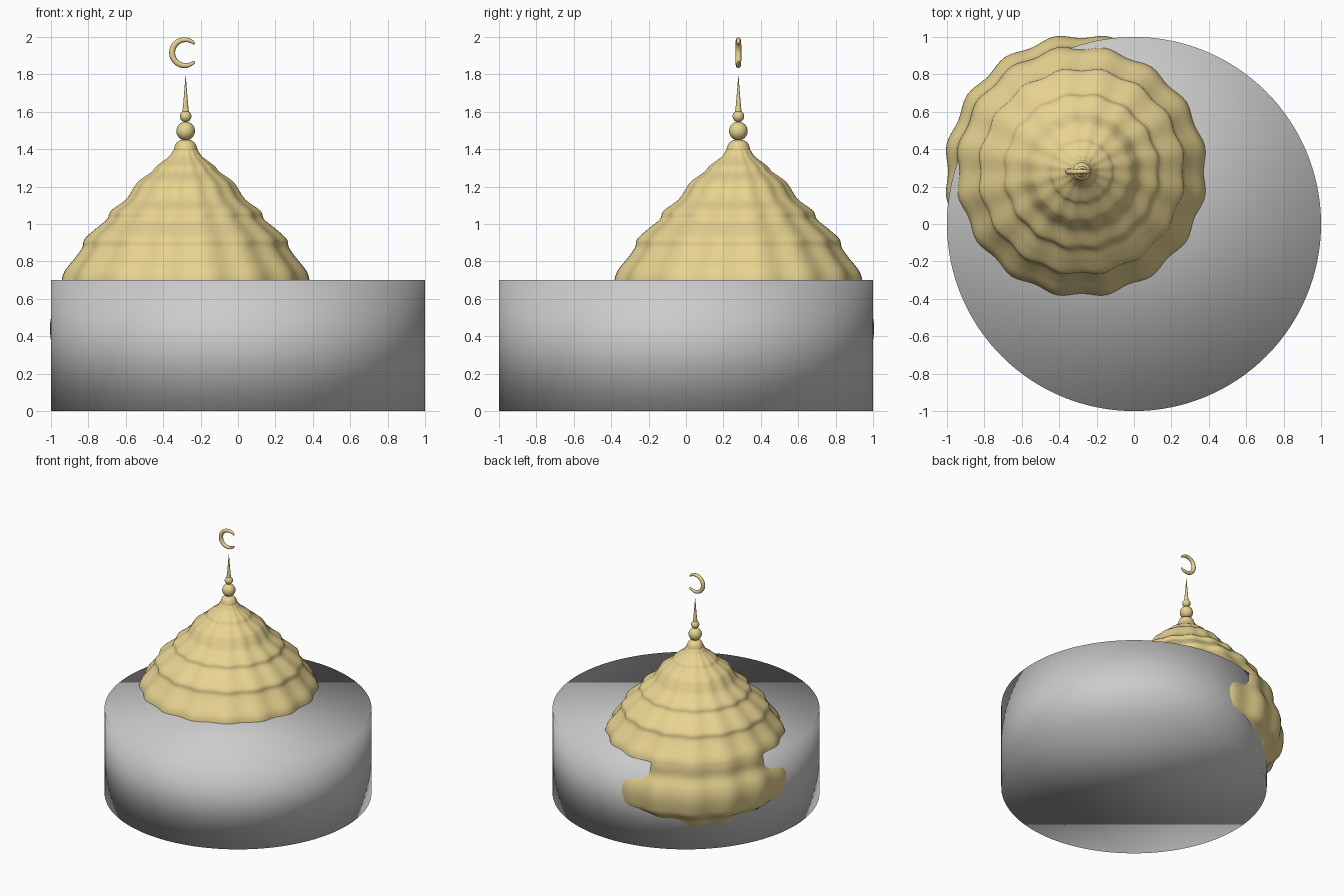
import bpy, bmesh, math
from mathutils import Vector

cube = bpy.data.objects.get("Cube")
if cube:
    bpy.data.objects.remove(cube, do_unlink=True)

CX, CY = -0.28, 0.28   # axis of the dome and its finial
FLUTES = 16

gold = bpy.data.materials.new("gold")
gold.use_nodes = True
gold.diffuse_color = (0.8, 0.65, 0.28, 1)
gold.node_tree.nodes["Principled BSDF"].inputs["Base Color"].default_value = gold.diffuse_color


def finish(name, material=None):
    ob = bpy.context.object
    ob.name = name
    if material:
        ob.data.materials.append(material)
    bpy.ops.object.shade_smooth()
    return ob


def smooth_path(points, steps=5):
    """Catmull-Rom interpolation through 2D points."""
    pts = [Vector(p) for p in points]
    pts = [pts[0]] + pts + [pts[-1]]
    out = []
    for a, b, c, d in zip(pts, pts[1:], pts[2:], pts[3:]):
        for i in range(steps):
            t = i / steps
            out.append(b + (c - a) * t / 2
                       + (2 * a - 5 * b + 4 * c - d) * t * t / 2
                       + (3 * b - a - 3 * c + d) * t ** 3 / 2)
    return out + [pts[-1]]


def lathe(name, profile, segments, flute=0.0):
    """Revolve (radius, z) points, with shallow vertical flutes."""
    bm = bmesh.new()
    rings = []
    for r, z in profile:
        ring = []
        for i in range(segments):
            a = math.tau * i / segments
            rr = r * (1 - flute * math.cos(FLUTES * a))
            ring.append(bm.verts.new((rr * math.cos(a), rr * math.sin(a), z)))
        rings.append(ring)
    for lo, hi in zip(rings, rings[1:]):
        for i in range(segments):
            j = (i + 1) % segments
            bm.faces.new((lo[i], lo[j], hi[j], hi[i]))
    bm.faces.new(rings[0][::-1])
    bm.faces.new(rings[-1])
    mesh = bpy.data.meshes.new(name)
    bm.to_mesh(mesh)
    bm.free()
    ob = bpy.data.objects.new(name, mesh)
    ob.location = (CX, CY, 0)
    bpy.context.collection.objects.link(ob)
    mesh.materials.append(gold)
    mesh.shade_smooth()
    return ob


# Drum: a plain cylinder, smooth shaded across its rims
bpy.ops.mesh.primitive_cylinder_add(vertices=128, radius=1, depth=0.7, location=(0, 0, 0.35))
finish("drum")

# Dome: swelling tiers that narrow toward the top
dome_profile = [
    (0.55, 0.12), (0.6, 0.19), (0.64, 0.26), (0.7, 0.31), (0.72, 0.38),
    (0.725, 0.46), (0.71, 0.53), (0.672, 0.61), (0.664, 0.69), (0.645, 0.75),
    (0.59, 0.82), (0.552, 0.875), (0.54, 0.92), (0.48, 0.975), (0.42, 1.025),
    (0.4, 1.07), (0.32, 1.13), (0.28, 1.19), (0.25, 1.23), (0.18, 1.28),
    (0.155, 1.31), (0.09, 1.36), (0.06, 1.4), (0.02, 1.42),
]
lathe("fluted_dome", smooth_path(dome_profile), FLUTES * 8, flute=0.016)

# Finial: domed collar, two beads and a tapering spike
collar = [(0.064, 1.385), (0.063, 1.4), (0.055, 1.425), (0.04, 1.442), (0.02, 1.45), (0.004, 1.452)]
lathe("finial_collar", smooth_path(collar, 3), 32)
for name, radius, z in (("large_bead", 0.05, 1.497), ("small_bead", 0.031, 1.576)):
    bpy.ops.mesh.primitive_uv_sphere_add(segments=32, ring_count=16, radius=radius, location=(CX, CY, z))
    finish(name, gold)
spike = [(0.018, 1.595), (0.014, 1.63), (0.008, 1.7), (0.001, 1.79)]
lathe("finial_spike", smooth_path(spike, 3), 24)

# Crescent: an open ring whose tube thins toward the tips
curve = bpy.data.curves.new("crescent", "CURVE")
curve.dimensions = "3D"
curve.bevel_depth = 0.016
curve.bevel_resolution = 4
curve.use_fill_caps = True
spline = curve.splines.new("POLY")
count = 41
spline.points.add(count - 1)
for i, p in enumerate(spline.points):
    t = i / (count - 1)
    a = math.radians(42 + 276 * t)
    p.co = (0.069 * math.cos(a), 0, 0.069 * math.sin(a), 1)
    p.radius = 0.3 + 0.7 * math.sin(math.pi * t) ** 0.5
crescent = bpy.data.objects.new("crescent", curve)
crescent.location = (CX - 0.003, CY, 1.916)
curve.materials.append(gold)
bpy.context.collection.objects.link(crescent)
